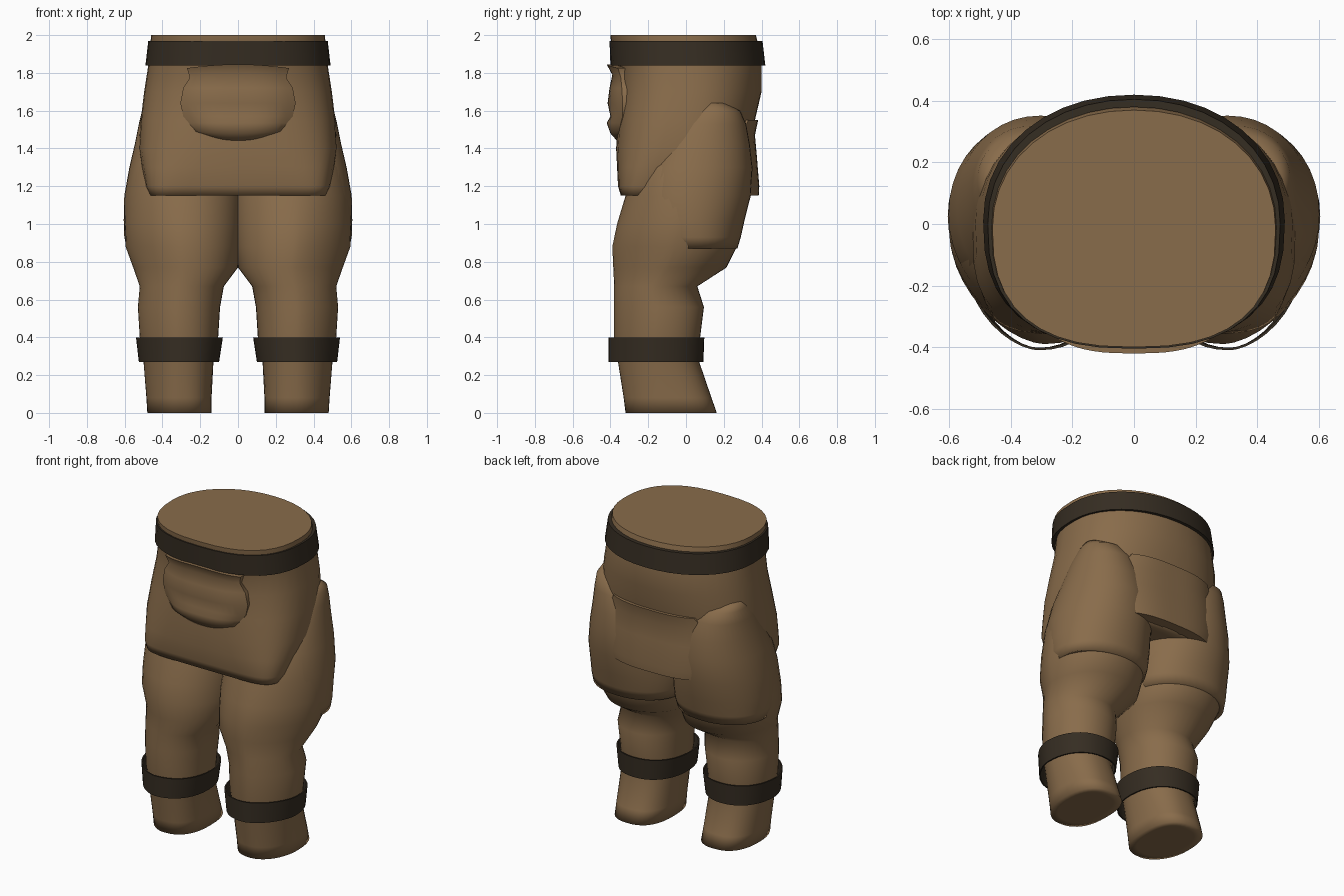
import bpy, bmesh, math

if "Cube" in bpy.data.objects:
    bpy.data.objects.remove(bpy.data.objects["Cube"])


def material(name, rgb):
    m = bpy.data.materials.new(name)
    m.diffuse_color = (*rgb, 1)
    m.use_nodes = True
    m.node_tree.nodes["Principled BSDF"].inputs["Base Color"].default_value = m.diffuse_color
    return m


CLOTH = material("brown cloth", (0.25, 0.15, 0.07))
LEATHER = material("dark leather", (0.036, 0.026, 0.016))


def finish(name, bm, mat):
    bmesh.ops.recalc_face_normals(bm, faces=bm.faces)
    me = bpy.data.meshes.new(name)
    bm.to_mesh(me)
    bm.free()
    me.materials.append(mat)
    ob = bpy.data.objects.new(name, me)
    bpy.context.collection.objects.link(ob)
    return ob


def smooth_by_angle(ob, degrees):
    bpy.context.view_layer.objects.active = ob
    ob.select_set(True)
    bpy.ops.object.shade_smooth_by_angle(angle=math.radians(degrees))
    ob.select_set(False)


def ring(z, x0, x1, y0, y1, front=2.1, back=None, outer=None, n=40):
    """Rounded outline filling the limits; higher powers give squarer corners.
    outer sets the front corner on the +x side alone."""
    cx, cy, rx, ry = (x0 + x1) / 2, (y0 + y1) / 2, (x1 - x0) / 2, (y1 - y0) / 2
    pts = []
    for i in range(n):
        a = 2 * math.pi * i / n
        c, s = math.cos(a), math.sin(a)
        power = front if s < 0 else (back or front)
        if outer and s < 0 < c:
            power = outer
        px = math.copysign(abs(c) ** (2 / power), c)
        py = math.copysign(abs(s) ** (2 / power), s)
        pts.append((cx + rx * px, cy + ry * py, z))
    return pts


def loft(name, rings, mat, side=1, closed=False, flat_top=False):
    """Skin a stack of rings, capped at the ends or closed into a band."""
    bm = bmesh.new()
    loops = [[bm.verts.new((side * x, y, z)) for x, y, z in r] for r in rings]
    n = len(loops[0])
    pairs = list(zip(loops, loops[1:]))
    if closed:
        pairs.append((loops[-1], loops[0]))
    for a, b in pairs:
        for i in range(n):
            j = (i + 1) % n
            bm.faces.new((a[i], a[j], b[j], b[i])).smooth = True
    if not closed:
        bm.faces.new(loops[0]).smooth = True
        bm.faces.new(loops[-1]).smooth = not flat_top
    return finish(name, bm, mat)


def band(name, top, bottom, thick, powers, side=1):
    """Leather strap: a ring with a rectangular cross-section."""
    def inner(r):
        z, x0, x1, y0, y1 = r
        return (z, x0 + thick, x1 - thick, y0 + thick, y1 - thick)
    rings = [ring(*r, *powers) for r in (top, bottom, inner(bottom), inner(top))]
    smooth_by_angle(loft(name, rings, LEATHER, side, closed=True), 40)


def patch(name, rows, depth, cols=16):
    """Curved cloth panel; rows are (z, half width, centre y, edge y, sag)."""
    bm = bmesh.new()
    grid = []
    for z, w, yc, ye, sag in rows:
        line = []
        for i in range(cols + 1):
            t = 2 * i / cols - 1
            y = yc + (ye - yc) * abs(t) ** 3
            line.append(bm.verts.new((w * t, y, z + sag * t * t)))
        grid.append(line)
    for a, b in zip(grid, grid[1:]):
        for i in range(cols):
            bm.faces.new((a[i], a[i + 1], b[i + 1], b[i]))
    # back layer, pushed into the body, joined around the rim
    res = bmesh.ops.duplicate(bm, geom=bm.verts[:] + bm.edges[:] + bm.faces[:])
    for v in res["geom"]:
        if isinstance(v, bmesh.types.BMVert):
            v.co.y += depth
    bmesh.ops.bridge_loops(bm, edges=[e for e in bm.edges if e.is_boundary])
    smooth_by_angle(finish(name, bm, CLOTH), 50)


# Trunk with the square front skirt edge, which curls under at the bottom
loft("trunk", [
    ring(1.15, -.40, .40, -.28, .26, 5, 2.2),
    ring(1.15, -.47, .47, -.345, .325, 7, 2.2),
    ring(1.20, -.49, .49, -.36, .33, 6, 2.3),
    ring(1.30, -.51, .51, -.365, .335, 4.2, 2.4),
    ring(1.40, -.525, .525, -.37, .345, 3.3, 2.4),
    ring(1.55, -.515, .515, -.36, .365, 2.9, 2.3),
    ring(1.70, -.497, .497, -.35, .40, 2.7, 2.15),
    ring(1.84, -.475, .475, -.36, .40, 2.6, 2.1),
    ring(1.94, -.465, .465, -.395, .385, 2.55, 2.1),
    ring(2.00, -.46, .46, -.40, .37, 2.55, 2.1)], CLOTH, flat_top=True)

# Waist belt
band("belt", (1.97, -.475, .475, -.405, .405), (1.84, -.49, .49, -.40, .42),
     .025, (2.55, 2.1))

# Front pouch, with a gathered lower fold
patch("front_pocket", [
    (1.845, .27, -.42, -.36, -.02), (1.79, .255, -.39, -.345, -.015),
    (1.72, .29, -.405, -.34, 0), (1.64, .305, -.415, -.335, 0),
    (1.57, .29, -.40, -.335, 0), (1.535, .26, -.42, -.345, 0),
    (1.48, .23, -.40, -.35, .01), (1.44, .16, -.365, -.355, .025)], .05)

# Rear flap
patch("rear_flap", [
    (1.55, .29, .382, .33, 0), (1.47, .34, .365, .295, 0),
    (1.36, .37, .375, .29, 0), (1.20, .36, .388, .30, 0),
    (1.15, .33, .385, .31, 0)], -.07)

LEG = (2.1, 2.1, 1.65)
for side, label in ((1, "right"), (-1, "left")):
    # Leg from the sole up into the hip
    loft(label + "_leg", [
        ring(0, .18, .44, -.27, .11, 2.5, 2.5, 2.0),
        ring(0, .14, .48, -.32, .163, 2.5, 2.5, 2.0),
        ring(.08, .14, .485, -.33, .135, 2.5, 2.5, 1.9),
        ring(.27, .13, .50, -.36, .07, 2.3, 2.3, 1.7),
        ring(.40, .105, .52, -.38, .075, *LEG),
        ring(.56, .095, .53, -.38, .095, *LEG),
        ring(.67, .075, .52, -.38, .06, *LEG),
        ring(.77, .0, .555, -.385, .215, *LEG),
        ring(.88, -.01, .595, -.39, .27, *LEG),
        ring(1.0, -.02, .60, -.365, .30, 2.1, 2.1, 1.75),
        ring(1.15, -.02, .595, -.32, .33, 2.1, 2.1, 1.9),
        ring(1.3, 0, .56, -.27, .33),
        ring(1.42, .05, .50, -.20, .30)], CLOTH, side)

    # Draped hip cloth over the outside and seat
    loft(label + "_hip", [
        ring(.875, .06, .57, -.12, .24),
        ring(.87, .015, .588, -.18, .272),
        ring(.93, -.005, .602, -.23, .29),
        ring(1.02, -.01, .605, -.26, .31),
        ring(1.15, 0, .602, -.28, .343),
        ring(1.30, .03, .575, -.24, .352),
        ring(1.42, .08, .547, -.17, .338),
        ring(1.53, .14, .525, -.09, .318),
        ring(1.60, .22, .508, .0, .285),
        ring(1.64, .32, .485, .07, .21)], CLOTH, side)

    # Shin strap
    band(label + "_shin_strap", (.40, .08, .54, -.41, .097),
         (.27, .10, .525, -.41, .092), .008, (2.2, 2.2, 1.7), side)
